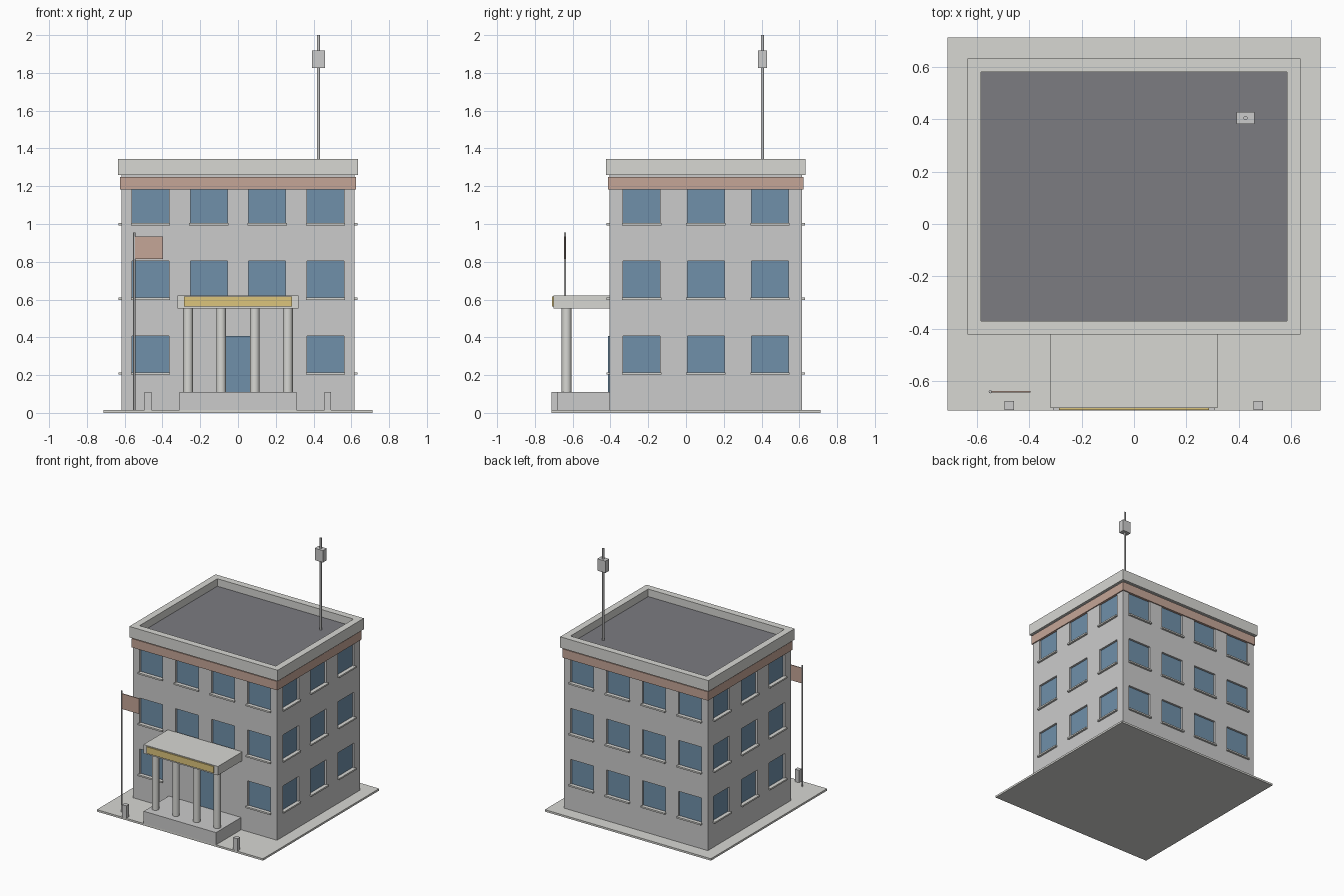
import bpy, bmesh
from math import pi
from mathutils import Matrix, Vector

if "Cube" in bpy.data.objects:
    bpy.data.objects.remove(bpy.data.objects["Cube"])


def material(name, rgb):
    m = bpy.data.materials.new(name)
    m.diffuse_color = (*rgb, 1)
    m.use_nodes = True
    m.node_tree.nodes["Principled BSDF"].inputs["Base Color"].default_value = m.diffuse_color
    return m


BLUE = material("glass_blue", (0.16, 0.28, 0.40))
CLAY = material("clay", (0.56, 0.38, 0.31))
GOLD = material("gold", (0.72, 0.56, 0.20))
SLATE = material("slate", (0.20, 0.20, 0.22))
PALE = material("pale_stone", (0.68, 0.68, 0.65))


def finish(name, bm, mat=None):
    bmesh.ops.recalc_face_normals(bm, faces=bm.faces)
    mesh = bpy.data.meshes.new(name)
    bm.to_mesh(mesh)
    bm.free()
    ob = bpy.data.objects.new(name, mesh)
    bpy.context.collection.objects.link(ob)
    if mat:
        mesh.materials.append(mat)
    return ob


def add_box(bm, lo, hi, frame=Matrix()):
    lo, hi = Vector(lo), Vector(hi)
    size = Matrix.Diagonal((*(hi - lo), 1))
    bmesh.ops.create_cube(bm, size=1, matrix=frame @ Matrix.Translation((lo + hi) / 2) @ size)


def box(name, lo, hi, mat=None):
    bm = bmesh.new()
    add_box(bm, lo, hi)
    return finish(name, bm, mat)


def cylinder(name, x, y, z0, z1, r, sides, mat=None):
    bm = bmesh.new()
    bmesh.ops.create_cone(bm, cap_ends=True, segments=sides, radius1=r, radius2=r,
                          depth=z1 - z0, matrix=Matrix.Translation((x, y, (z0 + z1) / 2)))
    ob = finish(name, bm, mat)
    for p in ob.data.polygons:
        p.use_smooth = len(p.vertices) == 4
    return ob


def ring(name, outer, inner, z0, z1, mat):
    """Rectangular frame around the building centre; outer/inner are half sizes."""
    bm = bmesh.new()
    loops = []
    for (hx, hy), z in ((outer, z0), (outer, z1), (inner, z1), (inner, z0)):
        loops.append([bm.verts.new((sx * hx, CY + sy * hy, z))
                      for sx, sy in ((-1, -1), (1, -1), (1, 1), (-1, 1))])
    for k in range(4):
        a, b = loops[k], loops[(k + 1) % 4]
        for i in range(4):
            j = (i + 1) % 4
            bm.faces.new((a[i], a[j], b[j], b[i]))
    return finish(name, bm, mat)


# Main block
CY, HX, HY = 0.105, 0.617, 0.509
box("ground_slab", (-0.712, -0.712, 0), (0.712, 0.712, 0.015), PALE)
walls = box("walls", (-HX, CY - HY, 0.015), (HX, CY + HY, 1.262))

# Windows: four walls, each in a local frame whose -y is the outside
cut, glass, sills = bmesh.new(), bmesh.new(), bmesh.new()
W, DEPTH = 0.098, 0.02
for side in range(4):
    count, length, dist = (4, 2 * HX, HY) if side % 2 == 0 else (3, 2 * HY, HX)
    frame = (Matrix.Translation((0, CY, 0)) @ Matrix.Rotation(side * pi / 2, 4, 'Z')
             @ Matrix.Translation((0, -dist, 0)))
    for floor in range(3):
        z = 0.213 + 0.395 * floor
        for i in range(count):
            if side == 0 and floor == 0 and i in (1, 2):
                continue  # the entrance is here
            x = (i + 0.5) * length / count - length / 2
            add_box(cut, (x - W, -0.05, z), (x + W, DEPTH, z + 0.195), frame)
            add_box(glass, (x - W, DEPTH - 0.004, z), (x + W, DEPTH + 0.01, z + 0.195), frame)
            add_box(sills, (x - W - 0.006, -0.016, z - 0.01), (x + W + 0.006, 0.005, z + 0.002), frame)
cutter = finish("window_cutter", cut)
finish("window_glass", glass, BLUE)
finish("window_sills", sills, PALE)
mod = walls.modifiers.new("openings", 'BOOLEAN')
mod.operation, mod.solver, mod.object = 'DIFFERENCE', 'EXACT', cutter
bpy.context.view_layer.objects.active = walls
bpy.ops.object.modifier_apply(modifier=mod.name)
bpy.data.objects.remove(cutter)

# Cornice band, parapet and roof
ring("cornice_band", (HX + 0.008, HY + 0.008), (HX - 0.01, HY - 0.01), 1.182, 1.25, CLAY)
ring("parapet", (0.636, 0.528), (0.584, 0.476), 1.26, 1.345, PALE)
box("roof_deck", (-0.59, CY - 0.482, 1.262), (0.59, CY + 0.482, 1.287), SLATE)

# Entrance porch
box("porch_platform", (-0.31, -0.712, 0.01), (0.31, -0.40, 0.11))
box("door", (-0.092, -0.413, 0.11), (0.092, -0.40, 0.408), BLUE)
box("porch_canopy", (-0.319, -0.702, 0.552), (0.319, -0.40, 0.621), PALE)
box("canopy_panel", (-0.286, -0.71, 0.564), (0.286, -0.70, 0.615), GOLD)
for i, x in enumerate((-0.264, -0.089, 0.089, 0.264)):
    cylinder(f"porch_column_{i + 1}", x, -0.632, 0.11, 0.552, 0.026, 16, PALE)

# Flag and bollards
cylinder("flag_pole", -0.549, -0.641, 0.015, 0.954, 0.006, 8)
box("flag", (-0.546, -0.644, 0.814), (-0.396, -0.638, 0.933), CLAY)
for label, x in (("left", -0.477), ("right", 0.475)):
    box(f"bollard_{label}", (x - 0.018, -0.711, 0.015), (x + 0.018, -0.677, 0.111))

# Roof mast
cylinder("mast", 0.426, 0.405, 1.287, 2.0, 0.008, 8)
box("mast_box", (0.391, 0.382, 1.826), (0.461, 0.428, 1.918))
